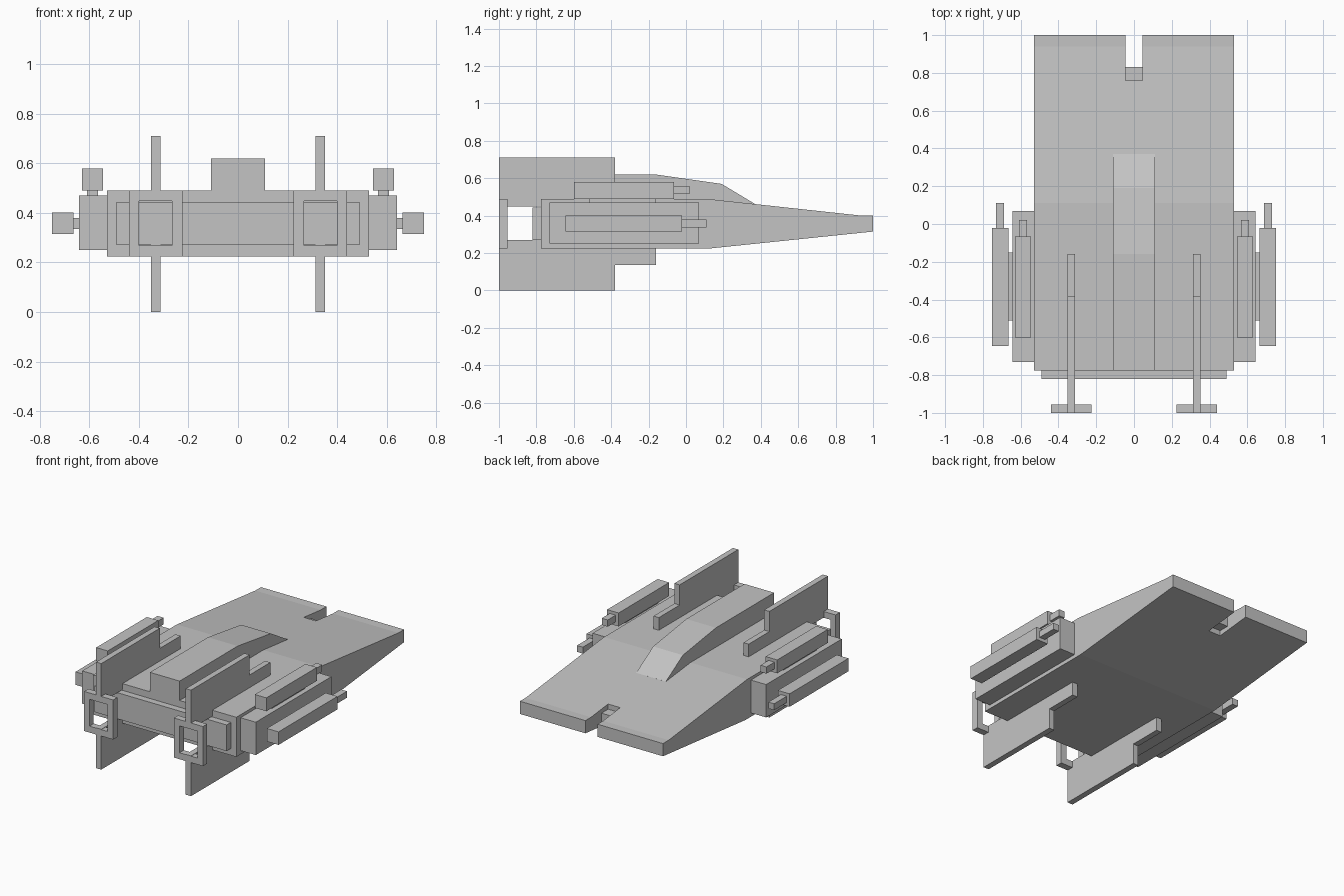
import bpy
import bmesh

cube = bpy.data.objects.get("Cube")
if cube:
    bpy.data.objects.remove(cube, do_unlink=True)

GREY = (0.55, 0.55, 0.55, 1.0)
hull_grey = bpy.data.materials.new("hull_grey")
hull_grey.use_nodes = True
hull_grey.diffuse_color = GREY
hull_grey.node_tree.nodes["Principled BSDF"].inputs["Base Color"].default_value = GREY


def extrude_profile(name, profile, x0, x1):
    """Sweep a (y, z) outline from x0 to x1."""
    bm = bmesh.new()
    face = bm.faces.new([bm.verts.new((x0, y, z)) for y, z in profile])
    swept = bmesh.ops.extrude_face_region(bm, geom=[face])["geom"]
    bmesh.ops.translate(bm, vec=(x1 - x0, 0, 0),
                        verts=[v for v in swept if isinstance(v, bmesh.types.BMVert)])
    bmesh.ops.recalc_face_normals(bm, faces=bm.faces)
    mesh = bpy.data.meshes.new(name)
    bm.to_mesh(mesh)
    bm.free()
    mesh.materials.append(hull_grey)
    obj = bpy.data.objects.new(name, mesh)
    bpy.context.collection.objects.link(obj)
    return obj


def box(name, x, y, z):
    outline = [(y[0], z[0]), (y[1], z[0]), (y[1], z[1]), (y[0], z[1])]
    return extrude_profile(name, outline, *x)


def cut(obj, cutter):
    cutter.hide_render = True
    cutter.hide_viewport = True
    cutter.display_type = 'WIRE'
    mod = obj.modifiers.new("cut", 'BOOLEAN')
    mod.operation = 'DIFFERENCE'
    mod.solver = 'EXACT'
    mod.object = cutter


def mirrored(obj):
    mod = obj.modifiers.new("mirror", 'MIRROR')
    mod.use_bisect_axis[0] = False
    mod.use_mirror_merge = False
    return obj


# Wedge hull with a slot in its thin end
hull = extrude_profile("hull", [(-0.775, 0.225), (0.13, 0.225), (1, 0.315), (1, 0.40),
                                (0.94, 0.40), (0.11, 0.49), (-0.775, 0.49)], -0.53, 0.53)
cut(hull, box("slot_cutter", (-0.045, 0.045), (0.76, 1.1), (0.1, 0.6)))
box("slot_block", (-0.045, 0.045), (0.76, 0.83), (0.325, 0.385))

# Raised cabin along the centre
extrude_profile("cabin", [(-0.775, 0.45), (0.37, 0.45), (0.37, 0.462), (0.19, 0.57),
                          (-0.16, 0.62), (-0.775, 0.62)], -0.11, 0.11)

# Engine plate
box("engine_plate", (-0.49, 0.49), (-0.82, -0.77), (0.27, 0.445))

# Stepped fins above and below the hull
FIN = (0.313, 0.352)
mirrored(extrude_profile("upper_fin", [(-1, 0.45), (-0.16, 0.45), (-0.16, 0.575),
                                       (-0.38, 0.575), (-0.38, 0.71), (-1, 0.71)], *FIN))
mirrored(extrude_profile("lower_fin", [(-1, 0.27), (-0.16, 0.27), (-0.16, 0.135),
                                       (-0.38, 0.135), (-0.38, 0), (-1, 0)], *FIN))

# Square thruster frames
frame = box("thruster_frame", (0.225, 0.44), (-1, -0.955), (0.225, 0.49))
cut(frame, box("frame_cutter", (0.267, 0.4), (-1.1, -0.9), (0.268, 0.448)))
mirrored(frame)

# Side pods carrying an upper and an outer gun
mirrored(box("side_pod", (0.52, 0.643), (-0.73, 0.07), (0.25, 0.47)))
mirrored(box("upper_gun_mount", (0.565, 0.61), (-0.515, -0.16), (0.46, 0.5)))
mirrored(box("upper_gun", (0.545, 0.63), (-0.6, -0.065), (0.49, 0.58)))
mirrored(box("upper_gun_barrel", (0.566, 0.61), (-0.08, 0.02), (0.515, 0.56)))
mirrored(box("outer_gun_mount", (0.635, 0.675), (-0.51, -0.15), (0.335, 0.38)))
mirrored(box("outer_gun", (0.665, 0.752), (-0.645, -0.022), (0.315, 0.402)))
mirrored(box("outer_gun_barrel", (0.687, 0.73), (-0.04, 0.11), (0.337, 0.38)))
